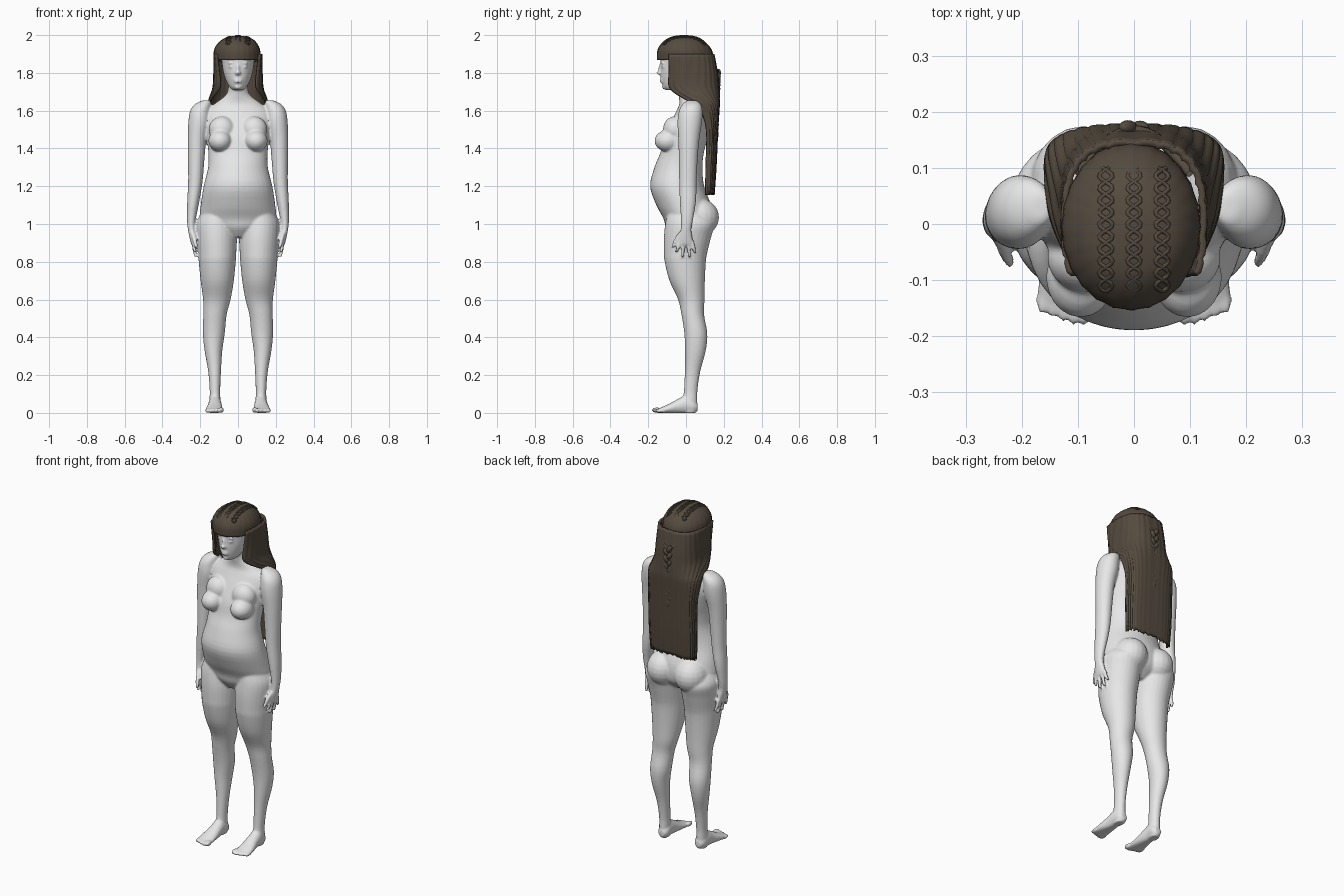
import bpy, bmesh, math, random
from mathutils import Matrix, Vector

random.seed(4)
if "Cube" in bpy.data.objects:
    bpy.data.objects.remove(bpy.data.objects["Cube"])


def material(name, rgb):
    m = bpy.data.materials.new(name)
    m.use_nodes = True
    m.diffuse_color = (*rgb, 1)
    bsdf = next(n for n in m.node_tree.nodes if n.type == 'BSDF_PRINCIPLED')
    bsdf.inputs["Base Color"].default_value = (*rgb, 1)
    return m


GREY = material("pale grey", (0.8, 0.8, 0.8))
BROWN = material("dark brown", (0.09, 0.07, 0.05))


def smooth_rows(rows, steps=4):
    """Catmull-Rom interpolation between rows of numbers."""
    out, last = [], len(rows) - 1
    for i in range(last):
        p = [rows[max(0, min(last, i + k))] for k in (-1, 0, 1, 2)]
        for s in range(steps):
            t = s / steps
            out.append([0.5 * (2 * b + (c - a) * t + (2 * a - 5 * b + 4 * c - d) * t * t
                        + (3 * b - a - 3 * c + d) * t ** 3) for a, b, c, d in zip(*p)])
    return out + [list(rows[-1])]


def loft(bm, rows, side=1, along_y=False, n=28, groove=0):
    """Closed skin over elliptical sections: position, two centres, two radii."""
    rings = []
    for h, cx, cv, rx, rv in smooth_rows(rows):
        ring = []
        for i in range(n):
            a = 2 * math.pi * i / n
            g = 1 + (groove if i % 3 == 0 else 0)
            u, v = side * (cx + rx * g * math.cos(a)), cv + rv * g * math.sin(a)
            ring.append(bm.verts.new((u, h, max(v, 0)) if along_y else (u, v, h)))
        rings.append(ring)
    for a, b in zip(rings, rings[1:]):
        for i in range(n):
            j = (i + 1) % n
            bm.faces.new((a[i], a[j], b[j], b[i]))
    bm.faces.new(rings[0])
    bm.faces.new(rings[-1])


def ball(bm, loc, size, tilt=0):
    turn = Matrix.Rotation(tilt, 4, 'Y').to_quaternion()
    bmesh.ops.create_uvsphere(bm, u_segments=20, v_segments=12, radius=1,
                              matrix=Matrix.LocRotScale(Vector(loc), turn, Vector(size)))


def finish(bm, name, mat):
    bmesh.ops.recalc_face_normals(bm, faces=bm.faces)
    me = bpy.data.meshes.new(name)
    bm.to_mesh(me)
    bm.free()
    for p in me.polygons:
        p.use_smooth = True
    me.materials.append(mat)
    ob = bpy.data.objects.new(name, me)
    bpy.context.collection.objects.link(ob)
    return ob


# Torso and neck
body = bmesh.new()
loft(body, [(.93, 0, 0, .05, .07), (.98, 0, .01, .16, .115), (1.03, 0, .01, .2, .13),
            (1.1, 0, -.012, .197, .145), (1.2, 0, -.047, .182, .143), (1.3, 0, -.04, .158, .127),
            (1.38, 0, -.02, .157, .115), (1.46, 0, 0, .167, .115), (1.54, 0, .02, .18, .1),
            (1.6, 0, .03, .17, .08), (1.64, 0, .03, .12, .065), (1.69, 0, .015, .06, .056),
            (1.76, 0, 0, .05, .055)], n=40)

# Head and face
loft(body, [(1.71, 0, -.075, .028, .035), (1.725, 0, -.068, .045, .053), (1.76, 0, -.043, .064, .088),
            (1.8, 0, -.03, .077, .105), (1.85, 0, -.02, .085, .115), (1.9, 0, -.01, .09, .125),
            (1.95, 0, 0, .08, .1), (1.98, 0, 0, .04, .05)], n=36)
ball(body, (0, -.138, 1.8), (.015, .018, .012))
ball(body, (0, -.133, 1.822), (.009, .014, .028))
for z in (1.764, 1.753):
    ball(body, (0, -.127, z), (.023, .012, .006))
ball(body, (0, -.115, 1.725), (.02, .012, .012))

for s in (1, -1):
    # Eyelids, brows, chest and seat
    ball(body, (s * .034, -.122, 1.833), (.016, .009, .007))
    ball(body, (s * .034, -.122, 1.853), (.022, .011, .005), s * .12)
    ball(body, (s * .095, -.095, 1.44), (.062, .072, .058))
    ball(body, (s * .085, -.06, 1.5), (.07, .062, .07))
    ball(body, (s * .09, .07, 1.035), (.095, .105, .1))

    # Arm
    loft(body, [(1.655, .165, .03, .02, .025), (1.635, .185, .03, .043, .048),
                (1.6, .2, .025, .053, .062), (1.54, .206, .02, .057, .065),
                (1.45, .217, .015, .049, .056), (1.35, .221, .012, .044, .05),
                (1.22, .226, .01, .038, .046), (1.12, .237, .01, .032, .043),
                (1.02, .247, .005, .023, .032), (.97, .246, 0, .019, .029),
                (.92, .238, -.002, .017, .038), (.89, .234, -.002, .013, .043)], s)
    # Fingers and thumb
    for y, tip_y, tip_z in ((-.035, -.052, .85), (-.012, -.018, .825), (.011, .018, .825), (.032, .05, .845)):
        loft(body, [(.91, .235, y, .01, .011), (.87, .232, (y + tip_y) / 2, .01, .0105),
                    (tip_z, .224, tip_y, .008, .008)], s, n=12)
    loft(body, [(.96, .24, -.02, .012, .014), (.92, .23, -.05, .012, .013),
                (.875, .22, -.07, .009, .009)], s, n=12)

    # Leg
    loft(body, [(1.05, .11, .01, .09, .11), (1, .115, .02, .107, .13), (.93, .112, .008, .107, .125),
                (.85, .11, -.002, .101, .115), (.8, .11, -.004, .098, .109), (.7, .11, .006, .088, .094),
                (.6, .112, .028, .073, .07), (.52, .122, .036, .062, .06), (.42, .128, .052, .058, .061),
                (.33, .13, .05, .047, .055), (.22, .124, .035, .034, .041), (.12, .122, .025, .028, .036),
                (.06, .122, .022, .029, .038), (0, .122, .022, .026, .032)], s)
    # Foot and toes
    loft(body, [(.062, .12, .03, .018, .02), (.04, .12, .035, .032, .036), (0, .122, .045, .034, .048),
                (-.04, .122, .035, .037, .04), (-.09, .125, .022, .044, .026),
                (-.13, .125, .014, .047, .016), (-.15, .123, .011, .04, .011)], s, along_y=True)
    for i in range(5):
        r = .015 if i == 0 else .0115
        ball(body, (s * (.089 + .0185 * i), -.153 + .006 * max(0, i - 1), r), (r, .028, r))

skin = finish(body, "body", GREY)
remesh = skin.modifiers.new("Blend", 'REMESH')
remesh.mode = 'VOXEL'
remesh.voxel_size = .006
remesh.use_smooth_shade = True
relax = skin.modifiers.new("Relax", 'SMOOTH')
relax.factor = .5
relax.iterations = 6

# Hair cap with fringe
cap = bmesh.new()
loft(cap, [(1.868, -.005, -.003, .122, .149), (1.92, -.005, -.007, .121, .143),
           (1.96, -.003, -.01, .1, .115), (1.985, 0, -.01, .066, .078),
           (1.997, 0, -.01, .015, .02)], n=72, groove=.012)
finish(cap, "hair_cap", BROWN)

# Long hair: open sheet given by height, front edge, half width, back and centre depth
fall = bmesh.new()
rows = smooth_rows([(1.9, -.09, .124, .145, 0), (1.8, -.09, .125, .163, .02), (1.72, -.085, .13, .17, .03),
                    (1.66, 0, .15, .173, .06), (1.62, .07, .155, .173, .1), (1.5, .11, .15, .165, .12),
                    (1.3, .108, .148, .156, .12), (1.16, .106, .142, .146, .115)])
COUNT, POWER = 73, .7
grid = []
for k, (z, front, half, back, mid) in enumerate(rows):
    depth = back - mid
    start = math.acos(max(0, min(1, (mid - front) / depth)) ** (1 / POWER))
    line = []
    for i in range(COUNT):
        t = start + (2 * math.pi - 2 * start) * i / (COUNT - 1)
        c, s = math.cos(t), math.sin(t)
        g = 1 - (.025 if i % 4 == 0 else 0)
        ragged = random.uniform(-.008, .008) if k == len(rows) - 1 else 0
        line.append(fall.verts.new((math.copysign(abs(s) ** POWER, s) * half * g,
                                    mid - math.copysign(abs(c) ** POWER, c) * depth * g, z + ragged)))
    grid.append(line)
for a, b in zip(grid, grid[1:]):
    for i in range(COUNT - 1):
        fall.faces.new((a[i], a[i + 1], b[i + 1], b[i]))
long_hair = finish(fall, "long_hair", BROWN)
thick = long_hair.modifiers.new("Thickness", 'SOLIDIFY')
thick.thickness = .012
thick.offset = 0

# Braid hanging at the back
braid = bmesh.new()
for i in range(15):
    z = 1.8 - .021 * i
    s = 1 if i % 2 else -1
    ball(braid, (s * .011, .172 - .012 * (i / 14), z), (.014, .013, .023), s * .5)
ball(braid, (0, .162, 1.475), (.012, .01, .03))
finish(braid, "braid", BROWN)


def strand(name, paths, radius):
    cu = bpy.data.curves.new(name, 'CURVE')
    cu.dimensions = '3D'
    cu.bevel_depth = radius
    cu.bevel_resolution = 1
    for path in paths:
        sp = cu.splines.new('POLY')
        sp.points.add(len(path) - 1)
        for point, co in zip(sp.points, path):
            point.co = (*co, 1)
    cu.materials.append(BROWN)
    bpy.context.collection.objects.link(bpy.data.objects.new(name, cu))


# Side locks drawn back into the braid
strand("side_locks", [[(s * .1 * (1 - t), .09 + .078 * math.sin(t * math.pi / 2), 1.88 - .09 * t)
                       for t in [k / 10 for k in range(11)]] for s in (1, -1)], .009)


# Crossed plaits over the crown
def crown(x, y):
    r = (abs(x) / .12) ** 2.5 + (abs(y + .01) / .142) ** 2.5
    return (x, y, 1.86 + .136 * max(0, 1 - r) ** .4)


plaits = []
for x0 in (-.05, 0, .05):
    for s in (1, -1):
        plaits.append([crown(x0 + s * .012 * math.sin(k * .8), -.12 + .0055 * k) for k in range(41)])
strand("crown_plaits", plaits, .004)
